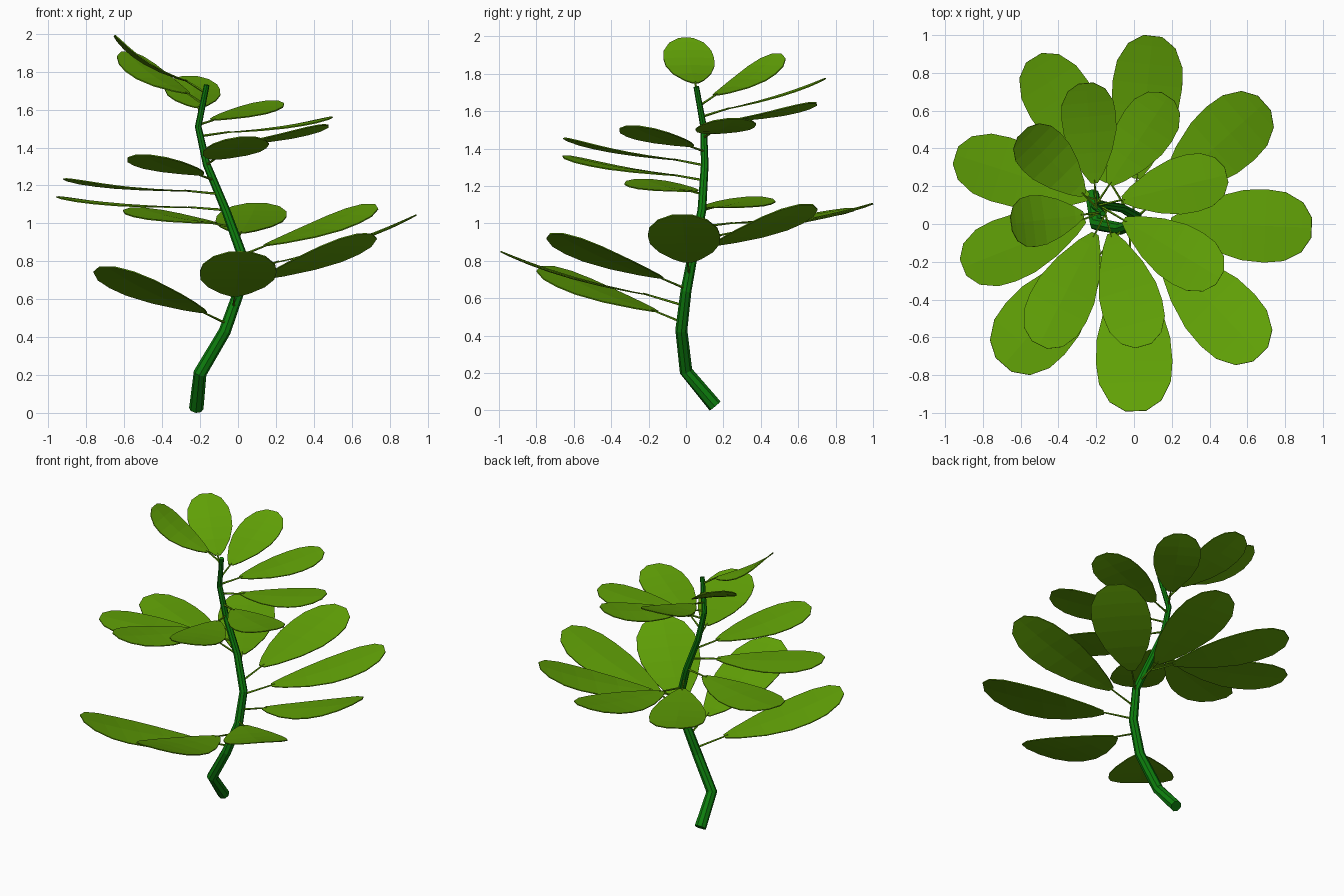
import bpy, bmesh
from math import cos, sin, tau
from mathutils import Vector

if "Cube" in bpy.data.objects:
    bpy.data.objects.remove(bpy.data.objects["Cube"])


def material(name, rgb):
    m = bpy.data.materials.new(name)
    m.diffuse_color = (*rgb, 1)
    m.use_nodes = True
    m.node_tree.nodes["Principled BSDF"].inputs["Base Color"].default_value = m.diffuse_color
    return m


STEM_MAT = material("stem_green", (0.004, 0.21, 0.004))
LEAF_MAT = material("leaf_green", (0.12, 0.36, 0.002))


def finish(name, bm, mat):
    bmesh.ops.recalc_face_normals(bm, faces=bm.faces)
    me = bpy.data.meshes.new(name)
    bm.to_mesh(me)
    bm.free()
    me.materials.append(mat)
    bpy.context.collection.objects.link(bpy.data.objects.new(name, me))


def tube(name, points, radii, sides, mat):
    """Tapered faceted tube along a polyline."""
    bm = bmesh.new()
    pts = [Vector(p) for p in points]
    rings = []
    for i, p in enumerate(pts):
        a, b = pts[max(i - 1, 0)], pts[min(i + 1, len(pts) - 1)]
        d = (b - a).normalized()
        u = d.cross(Vector((0, 0, 1)) if abs(d.z) < 0.5 else Vector((0, 1, 0))).normalized()
        v = d.cross(u)
        rings.append([bm.verts.new(p + radii[i] * (u * cos(tau * k / sides) + v * sin(tau * k / sides)))
                      for k in range(sides)])
    for r, s in zip(rings, rings[1:]):
        for k in range(sides):
            n = (k + 1) % sides
            bm.faces.new((r[k], r[n], s[n], s[k]))
    bm.faces.new(rings[0][::-1])
    bm.faces.new(rings[-1])
    finish(name, bm, mat)


# Blade outline: position along the leaf, half-width fraction
OUTLINE = [(0, .12), (.1, .38), (.3, .74), (.5, .96), (.66, 1.0), (.8, .94), (.93, .68), (1, .27)]
COLUMNS = (-1, 0, 1)


def blade(name, base, tip, width, sag):
    """Thin leaf blade, curving up towards the tip."""
    bm = bmesh.new()
    axis = tip - base
    side = Vector((0, 0, 1)).cross(axis).normalized()
    up = axis.cross(side).normalized()
    layers = []
    for off in (.003, -.003):
        rows = []
        for t, w in OUTLINE:
            mid = base + axis * t - up * (sag * 4 * t * (1 - t))
            rows.append([bm.verts.new(mid + side * (w * width / 2 * s)
                                      + up * (off - .02 * width * (w * s) ** 2))
                         for s in COLUMNS])
        layers.append(rows)
        for a, b in zip(rows, rows[1:]):
            for k in range(len(COLUMNS) - 1):
                bm.faces.new((a[k], a[k + 1], b[k + 1], b[k]))
    # rim joining the two skins
    loops = [[r[0] for r in L] + L[-1][1:-1] + [r[-1] for r in reversed(L)] + L[0][-2:0:-1]
             for L in layers]
    n = len(loops[0])
    for k in range(n):
        j = (k + 1) % n
        bm.faces.new((loops[0][k], loops[0][j], loops[1][j], loops[1][k]))
    finish(name, bm, LEAF_MAT)


# Main stem
STEM = [(-.22, .155, .024), (-.20, 0, .21), (-.07, -.025, .43), (.005, 0, .64), (.015, .04, .85),
        (-.065, .085, 1.07), (-.165, .10, 1.31), (-.21, .095, 1.51), (-.165, .055, 1.73)]
tube("stem", STEM, [.038 - .0029 * i for i in range(len(STEM))], 8, STEM_MAT)


def stem_at(z):
    for a, b in zip(STEM, STEM[1:]):
        if a[2] <= z <= b[2]:
            return Vector(a).lerp(Vector(b), (z - a[2]) / (b[2] - a[2]))


# Leaves spiralling up the stem: attachment height, tip position
LEAVES = [
    (.47, -.69, -.745, .77), (.56, .01, -.99, .85), (.65, .67, -.69, .945),
    (.73, .94, -.02, 1.045), (.83, .69, .64, 1.10), (.91, .10, .995, 1.105),
    (.98, -.53, .88, 1.08), (1.07, -.945, .365, 1.14), (1.155, -.905, -.23, 1.235),
    (1.23, -.50, -.64, 1.36), (1.31, .05, -.645, 1.455), (1.385, .455, -.285, 1.52),
    (1.46, .49, .26, 1.56), (1.52, .18, .675, 1.645), (1.57, -.255, .745, 1.775),
    (1.63, -.59, .485, 1.905), (1.69, -.65, 0, 1.99)]
for i, (z, *tip) in enumerate(LEAVES, 1):
    root, tip = stem_at(z), Vector(tip)
    base = root.lerp(tip, .20)
    sag = .03 if i > 15 else .022 if i < 6 else .012
    blade(f"leaf_{i:02d}", base, tip, .423 - .0088 * i, sag)
    tube(f"leaf_stalk_{i:02d}", [root, base.lerp(tip, .03)], [.007, .005], 5, LEAF_MAT)
